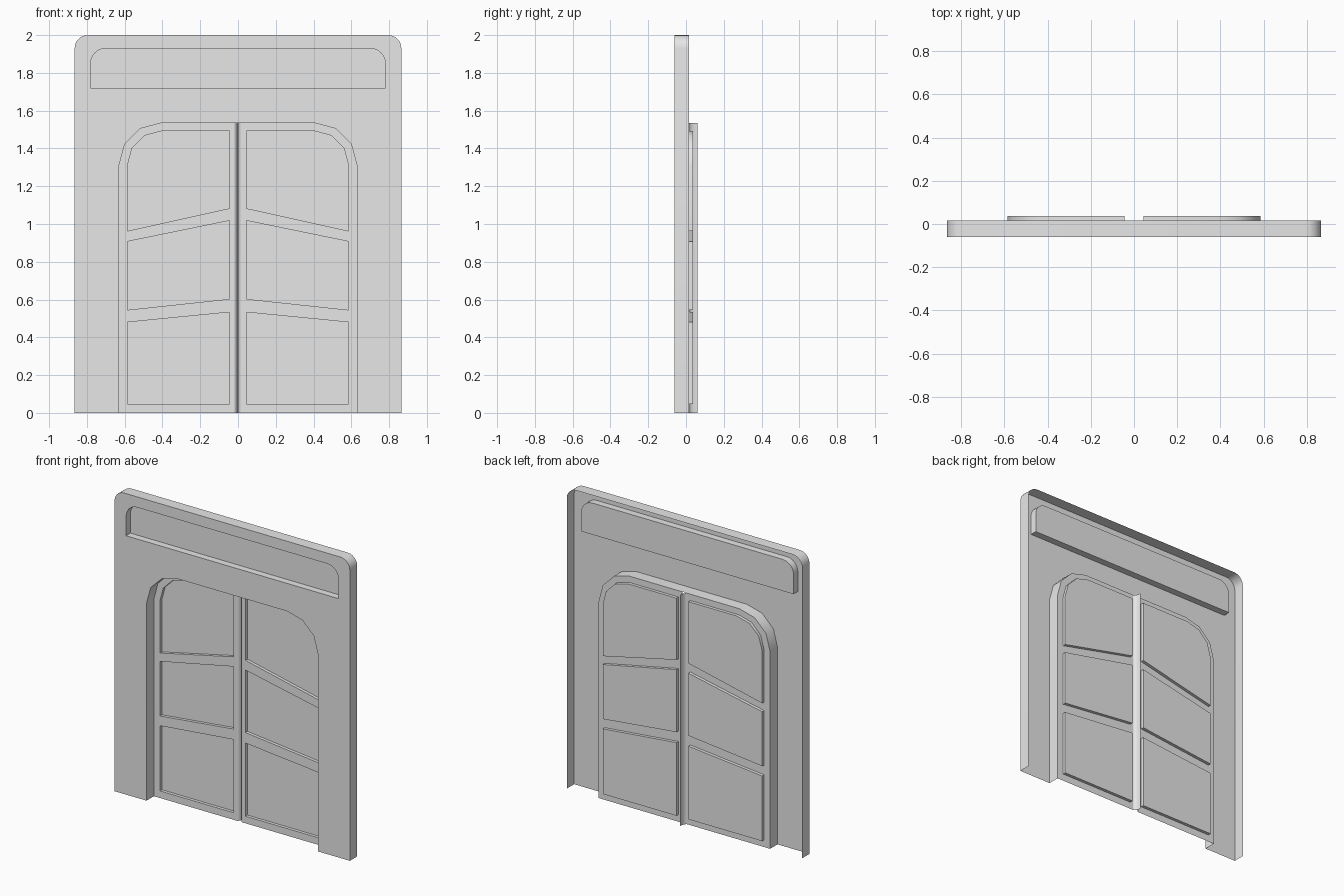
import bpy, bmesh, math

cube = bpy.data.objects.get("Cube")
if cube:
    bpy.data.objects.remove(cube, do_unlink=True)

# Single plain grey
GREY = (0.8, 0.8, 0.8, 1.0)
mat = bpy.data.materials.new("light_grey")
mat.use_nodes = True
mat.diffuse_color = GREY
mat.node_tree.nodes["Principled BSDF"].inputs["Base Color"].default_value = GREY

# Depth levels, front to back
FRONT, SIGN, LEAF, PANE, BACK = -0.061, -0.015, 0.0165, 0.037, 0.061


def arc(cx, cz, r, n):
    """Quarter arc from the side up to the top."""
    return [(cx + r * math.cos(math.pi / 2 * i / n),
             cz + r * math.sin(math.pi / 2 * i / n)) for i in range(n + 1)]


def sheet(bm, loops, y):
    """Flat sheet facing the front; later loops are holes."""
    edges = []
    for loop in loops:
        vs = [bm.verts.new((x, y, z)) for x, z in loop]
        edges += [bm.edges.new((vs[i - 1], vs[i])) for i in range(len(vs))]
    made = bmesh.ops.triangle_fill(bm, edges=edges, use_beauty=True,
                                   normal=(0, -1, 0))["geom"]
    for f in made:
        if isinstance(f, bmesh.types.BMFace):
            f.normal_update()
            if f.normal.y > 0:
                f.normal_flip()


def wall(bm, path, y0, y1, outward=False, closed=False):
    """Strip along a counter-clockwise path from depth y0 to y1."""
    a = [bm.verts.new((x, y0, z)) for x, z in path]
    b = [bm.verts.new((x, y1, z)) for x, z in path]
    for i in range(0 if closed else 1, len(path)):
        f = bm.faces.new((a[i - 1], a[i], b[i], b[i - 1]))
        if outward:
            f.normal_flip()


def finish(name, bm, angle=35):
    """Make the half into an object and mirror it across x."""
    bmesh.ops.remove_doubles(bm, verts=bm.verts, dist=1e-5)
    mesh = bpy.data.meshes.new(name)
    bm.to_mesh(mesh)
    bm.free()
    mesh.materials.append(mat)
    ob = bpy.data.objects.new(name, mesh)
    bpy.context.collection.objects.link(ob)
    bpy.ops.object.select_all(action='DESELECT')
    ob.select_set(True)
    bpy.context.view_layer.objects.active = ob
    bpy.ops.object.shade_smooth_by_angle(angle=math.radians(angle))
    mirror = ob.modifiers.new("mirror", 'MIRROR')
    mirror.use_mirror_merge = False
    return ob


# Half outlines, each counter-clockwise seen from the front
outer = [(0.865, 0)] + arc(0.795, 1.93, 0.07, 6) + [(0, 2)]
arch = [(0.63, 0)] + arc(0.405, 1.31, 0.225, 3) + [(0, 1.535)]
sign = [(0, 1.72), (0.78, 1.72)] + arc(0.70, 1.85, 0.08, 6) + [(0, 1.93)]

# Wall surround: front plate, outer rim and doorway reveal
bm = bmesh.new()
sheet(bm, [outer + sign[::-1] + arch[::-1]], FRONT)
wall(bm, outer, FRONT, LEAF, outward=True)
wall(bm, arch, FRONT, LEAF)
finish("wall_surround", bm)

# Recessed sign box over the doorway
bm = bmesh.new()
wall(bm, sign, FRONT, SIGN)
sheet(bm, [sign], SIGN)
finish("sign_recess", bm)

# Door leaves with three sunken panels each
IN, OUT, GAP = 0.044, 0.586, 0.022
panels = [
    [(IN, 0.047), (OUT, 0.047), (OUT, 0.48), (IN, 0.533)],
    [(IN, 0.603), (OUT, 0.545), (OUT, 0.907), (IN, 1.018)],
    [(IN, 1.083), (OUT, 0.963)] + arc(0.401, 1.308, 0.185, 3) + [(IN, 1.493)],
]
leaf = [(GAP, 0)] + arch[:-1] + [(GAP, 1.535)]
bm = bmesh.new()
sheet(bm, [leaf] + panels, LEAF)
finish("door_leaf", bm)

bm = bmesh.new()
for p in panels:
    wall(bm, p, LEAF, PANE, closed=True)
    sheet(bm, [p], PANE)
finish("door_panels", bm)

# Rounded meeting edges of the two leaves
bm = bmesh.new()
STEPS = 6
cols = []
for i in range(STEPS + 1):
    t = math.pi / 2 * i / STEPS
    x = GAP * (1 - math.sin(t))
    y = BACK - (BACK - LEAF) * math.cos(t)
    cols.append([bm.verts.new((x, y, z)) for z in (0, 1.535)])
for a, b in zip(cols, cols[1:]):
    bm.faces.new((b[0], a[0], a[1], b[1]))
finish("door_meeting_edge", bm, 60)
